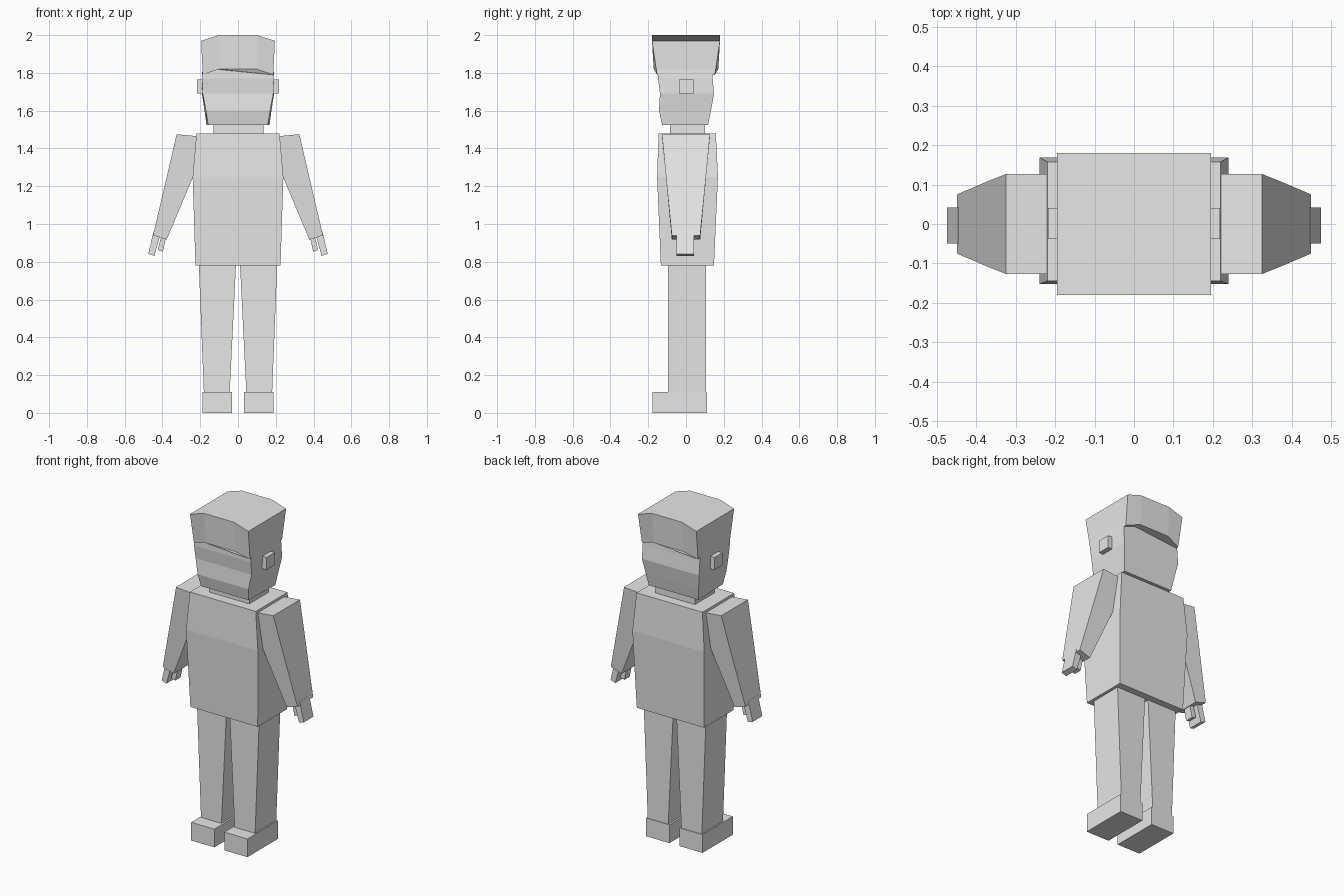
import bpy, bmesh

if "Cube" in bpy.data.objects:
    bpy.data.objects.remove(bpy.data.objects["Cube"])

grey = bpy.data.materials.new("plain grey")
grey.diffuse_color = (0.8, 0.8, 0.8, 1)
grey.use_nodes = True
grey.node_tree.nodes["Principled BSDF"].inputs["Base Color"].default_value = grey.diffuse_color


def loft(name, rings):
    """Flat-faced closed solid through rings with equal point counts."""
    bm = bmesh.new()
    loops = [[bm.verts.new(p) for p in ring] for ring in rings]
    n = len(loops[0])
    for a, b in zip(loops, loops[1:]):
        for i in range(n):
            j = (i + 1) % n
            bm.faces.new((a[i], a[j], b[j], b[i]))
    bm.faces.new(loops[0])
    bm.faces.new(loops[-1])
    bmesh.ops.recalc_face_normals(bm, faces=bm.faces)
    mesh = bpy.data.meshes.new(name)
    bm.to_mesh(mesh)
    bm.free()
    mesh.materials.append(grey)
    ob = bpy.data.objects.new(name, mesh)
    bpy.context.collection.objects.link(ob)
    return ob


def rect(z, x0, x1, y0, y1):
    return [(x0, y0, z), (x1, y0, z), (x1, y1, z), (x0, y1, z)]


def plate(profile, y0, y1):
    """Ring of an x-z edge pair (outer, inner) spanning y0..y1."""
    (xo, zo), (xi, zi) = profile
    return [(xo, y0, zo), (xi, y0, zi), (xi, y1, zi), (xo, y1, zo)]


def pair(name, rings):
    """Right-hand part and its mirror image."""
    loft("right_" + name, rings)
    loft("left_" + name, [[(-x, y, z) for x, y, z in r] for r in rings])


# Torso and neck
loft("torso", [rect(0.78, -0.225, 0.225, -0.133, 0.148),
               rect(1.25, -0.24, 0.24, -0.153, 0.169),
               rect(1.48, -0.22, 0.22, -0.145, 0.158)])
loft("neck", [rect(1.46, -0.13, 0.135, -0.085, 0.10),
              rect(1.55, -0.13, 0.135, -0.085, 0.10)])

# Head, a little wider at the back: z, front half width, back half width, front y, back y
head = [(1.525, 0.158, 0.167, -0.127, 0.117), (1.60, 0.170, 0.177, -0.143, 0.132),
        (1.69, 0.187, 0.191, -0.138, 0.148), (1.77, 0.190, 0.191, -0.148, 0.141),
        (1.83, 0.188, 0.188, -0.148, 0.138)]
loft("head", [[(-f, y0, z), (f, y0, z), (b, y1, z), (-b, y1, z)]
              for z, f, b, y0, y1 in head])

# Cap with arched crown and arched brim
def cap_ring(x_edge, z_edge, z_mid, y_edge, y_mid):
    half = [(-x_edge, y_edge, z_edge), (-0.10, y_mid, z_mid),
            (0.10, y_mid, z_mid), (x_edge, y_edge, z_edge)]
    return [(x, -y, z) for x, y, z in half] + [(x, y, z) for x, y, z in reversed(half)]

loft("cap", [cap_ring(0.187, 1.79, 1.82, 0.153, 0.171),
             cap_ring(0.195, 1.97, 2.0, 0.18, 0.18)])

# Ears
pair("ear", [rect(1.69, 0.17, 0.218, -0.038, 0.04),
             rect(1.765, 0.17, 0.218, -0.038, 0.04)])

# Arms with bent inner edge
pair("arm", [plate(((0.325, 1.475), (0.205, 1.464)), -0.127, 0.127),
             plate(((0.37, 1.28), (0.225, 1.28)), -0.109, 0.109),
             plate(((0.45, 0.94), (0.378, 0.917)), -0.075, 0.075)])

# Fingers and thumb
pair("fingers", [plate(((0.447, 0.96), (0.410, 0.948)), -0.05, 0.042),
                 plate(((0.475, 0.842), (0.443, 0.831)), -0.05, 0.042)])
pair("thumb", [plate(((0.405, 0.94), (0.381, 0.933)), -0.03, 0.02),
               plate(((0.425, 0.862), (0.398, 0.853)), -0.03, 0.02)])

# Legs and shoes
pair("leg", [rect(0.09, 0.045, 0.18, -0.095, 0.107),
             rect(0.80, 0.01, 0.208, -0.095, 0.107)])
pair("shoe", [rect(0.0, 0.033, 0.188, -0.178, 0.111),
              rect(0.11, 0.033, 0.188, -0.178, 0.111)])
